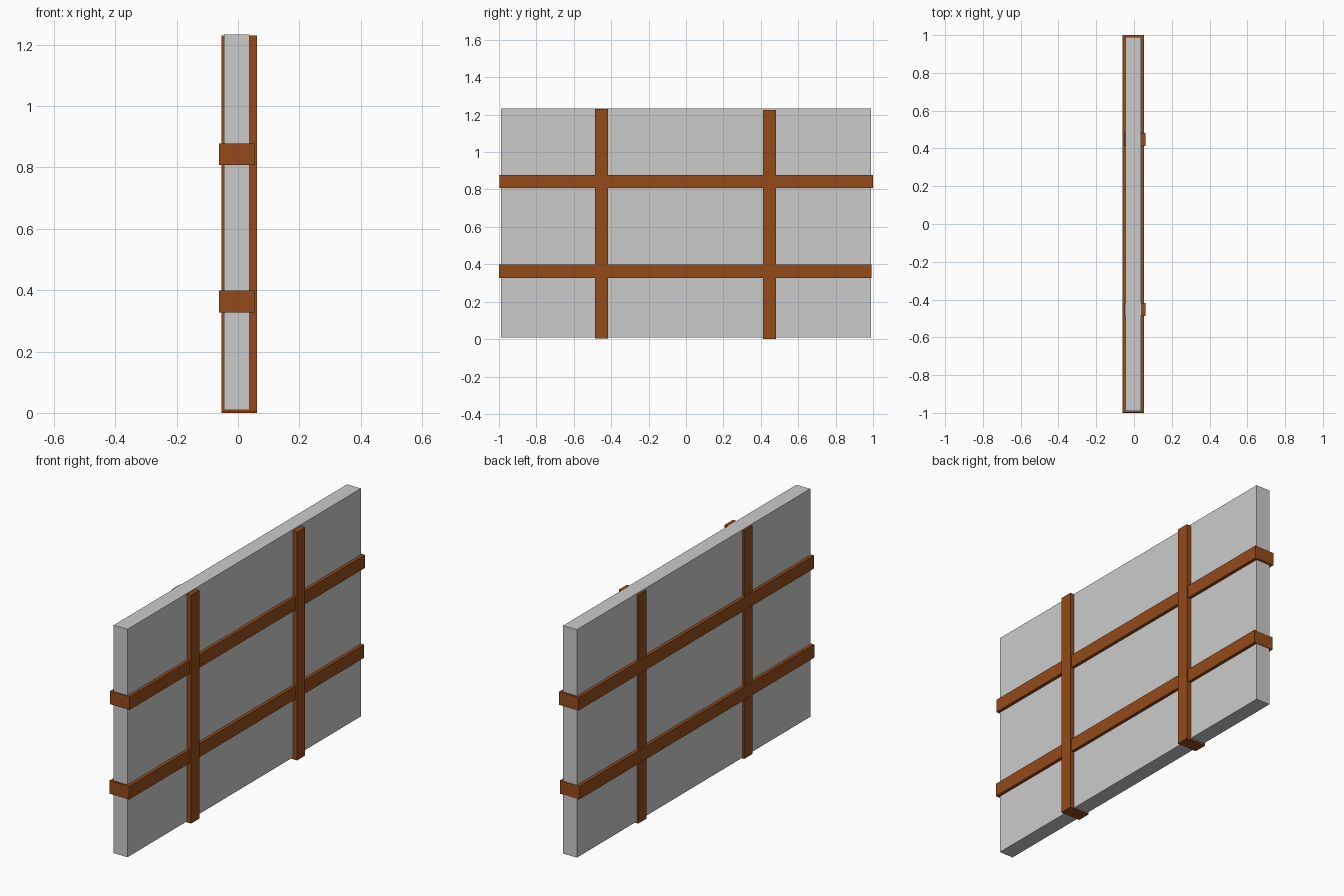
import bpy

if "Cube" in bpy.data.objects:
    bpy.data.objects.remove(bpy.data.objects["Cube"])

brown = bpy.data.materials.new("brown_wood")
brown.diffuse_color = (0.30, 0.07, 0.01, 1)
brown.use_nodes = True
brown.node_tree.nodes["Principled BSDF"].inputs["Base Color"].default_value = brown.diffuse_color


def box(name, x, y, z, mat=None):
    """Box spanning the given (min, max) ranges."""
    spans = (x, y, z)
    bpy.ops.mesh.primitive_cube_add(size=1, location=[(a + b) / 2 for a, b in spans])
    ob = bpy.context.object
    ob.name = name
    ob.scale = [b - a for a, b in spans]
    bpy.ops.object.transform_apply(location=False, rotation=False, scale=True)
    if mat:
        ob.data.materials.append(mat)
    return ob


# Main slab
box("panel", (-0.045, 0.037), (-0.99, 0.99), (0.009, 1.233))

# Upright battens, passing through and proud of the slab faces
for side, y, z in (("left", (-0.487, -0.417), (0.004, 1.230)),
                   ("right", (0.412, 0.482), (0.0, 1.225))):
    box(f"upright_batten_{side}", (-0.054, 0.062), y, z, brown)

# Horizontal battens, wrapping just past both ends
for level, y, z in (("lower", (-1.0, 0.993), (0.327, 0.398)),
                    ("upper", (-0.997, 1.0), (0.807, 0.877))):
    box(f"horizontal_batten_{level}", (-0.062, 0.054), y, z, brown)
